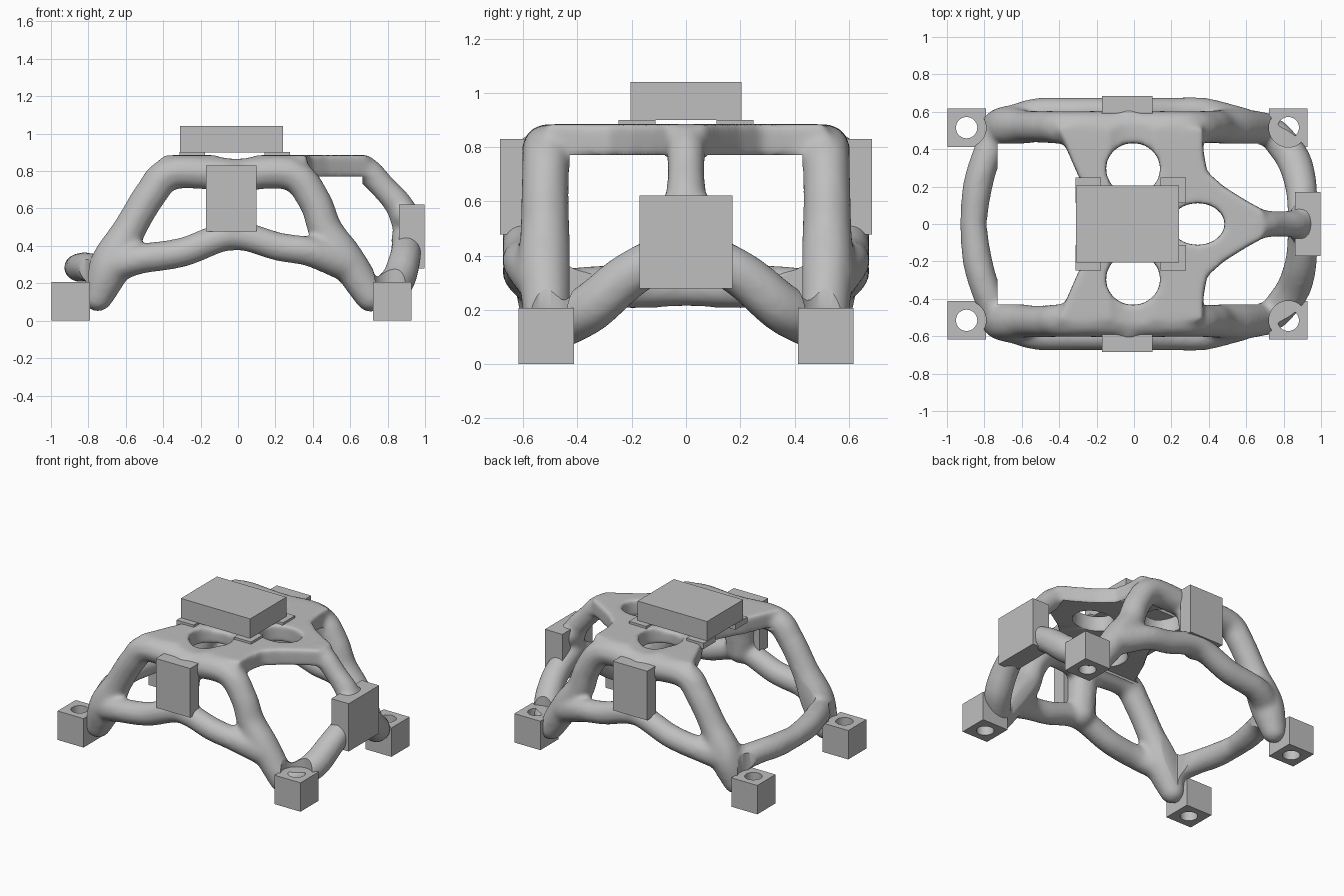
import bpy, bmesh
from mathutils import Vector, Matrix

old = bpy.data.objects.get("Cube")
if old:
    bpy.data.objects.remove(old)

grey = bpy.data.materials.new("plain_grey")
grey.use_nodes = True
grey.diffuse_color = (0.52, 0.52, 0.52, 1)
grey.node_tree.nodes["Principled BSDF"].inputs["Base Color"].default_value = (0.52, 0.52, 0.52, 1)


def add_object(name, bm):
    mesh = bpy.data.meshes.new(name)
    bmesh.ops.recalc_face_normals(bm, faces=bm.faces)
    bm.to_mesh(mesh)
    bm.free()
    mesh.materials.append(grey)
    obj = bpy.data.objects.new(name, mesh)
    bpy.context.collection.objects.link(obj)
    return obj


def box(name, low, high):
    low, high = Vector(low), Vector(high)
    bm = bmesh.new()
    place = Matrix.Translation((low + high) / 2) @ Matrix.Diagonal((high - low).to_4d())
    bmesh.ops.create_cube(bm, size=1, matrix=place)
    return add_object(name, bm)


def hole_cutter(name, holes):
    # Upright elliptical cylinders: centre, half sizes
    bm = bmesh.new()
    for centre, half in holes:
        place = Matrix.Translation(centre) @ Matrix.Diagonal((*half, 1))
        bmesh.ops.create_cone(bm, cap_ends=True, segments=40, radius1=1, radius2=1,
                              depth=2, matrix=place)
    obj = add_object(name, bm)
    obj.hide_render = True
    return obj


def cut(obj, cutter):
    mod = obj.modifiers.new("cut", "BOOLEAN")
    mod.operation = "DIFFERENCE"
    mod.solver = "EXACT"
    mod.object = cutter


def remesh(obj, size):
    mod = obj.modifiers.new("blend", "REMESH")
    mod.mode = "VOXEL"
    mod.voxel_size = size


def bake(obj, *cutters):
    # Apply the modifiers, drop the cutters, smooth the round surfaces
    graph = bpy.context.evaluated_depsgraph_get()
    graph.update()
    mesh = bpy.data.meshes.new_from_object(obj.evaluated_get(graph))
    obj.modifiers.clear()
    obj.data = mesh
    for cutter in cutters:
        bpy.data.objects.remove(cutter)
    bpy.ops.object.select_all(action="DESELECT")
    obj.select_set(True)
    bpy.context.view_layer.objects.active = obj
    bpy.ops.object.shade_smooth_by_angle(angle=0.7)


def tube(bm, path, side=1):
    # Chain of balls along a smooth path of (x, y, z, radius)
    pts = [Vector((x, y * side, z, r)) for x, y, z, r in path]
    pts = [pts[0] * 2 - pts[1]] + pts + [pts[-1] * 2 - pts[-2]]
    for a, b, c, d in zip(pts, pts[1:], pts[2:], pts[3:]):
        steps = max(2, int((c - b).length / 0.018))
        for i in range(steps + 1):
            t = i / steps
            p = (b * 2 + (c - a) * t + (a * 2 - b * 5 + c * 4 - d) * t ** 2
                 + (b * 3 - a - c * 3 + d) * t ** 3) / 2
            bmesh.ops.create_icosphere(bm, subdivisions=2, radius=p.w,
                                       matrix=Matrix.Translation(p.xyz))


# Struts that exist on both sides
arch = [(-.75, .51, .13, .085), (-.68, .52, .3, .115), (-.585, .52, .48, .092),
        (-.465, .52, .68, .09), (-.35, .515, .79, .092), (-.03, .52, .78, .09),
        (.28, .515, .785, .092), (.41, .52, .64, .09), (.47, .52, .48, .095),
        (.57, .52, .34, .1), (.71, .51, .13, .088)]
bow = [(-.68, .525, .29, .1), (-.53, .59, .33, .085), (-.3, .597, .365, .082),
       (-.03, .6, .455, .08), (.22, .6, .395, .08), (.38, .595, .37, .082),
       (.57, .53, .31, .1)]
web = [(-.03, .58, .47, .1), (-.03, .57, .62, .105), (-.03, .55, .75, .105)]
end_strut = [(.9, .0, .44, .085), (.9, .1, .39, .085), (.89, .22, .32, .09),
             (.85, .35, .21, .095), (.76, .47, .14, .09)]
rail_half = [(-.86, 0, .285, .074), (-.84, .18, .285, .082), (-.8, .33, .285, .082),
             (-.73, .49, .26, .09)]
# Middle strut down to the end block, with a spread landing
end_beam = [(.58, 0, .825, .06), (.68, 0, .81, .075), (.78, 0, .71, .072),
            (.86, 0, .62, .078), (.9, 0, .53, .085)]
landing = [(.905, -.05, .555, .075), (.905, .05, .555, .075)]

bm = bmesh.new()
for side in (1, -1):
    for path in (arch, bow, web, end_strut, rail_half):
        tube(bm, path, side)
tube(bm, end_beam)
tube(bm, landing)

# Flat top web joining both arches and the middle strut
half = [(-.41, .52), (-.36, .4), (-.29, .24), (-.22, .12), (-.185, .04)]
half_end = [(.7, .07), (.6, .125), (.48, .2), (.39, .28), (.37, .4), (.37, .52)]
outline = half + [(x, -y) for x, y in reversed(half)]
outline += [(x, -y) for x, y in reversed(half_end)] + half_end
face = bm.faces.new([bm.verts.new((x, y, .765)) for x, y in outline])
ext = bmesh.ops.extrude_face_region(bm, geom=[face], use_keep_orig=True)
bmesh.ops.translate(bm, vec=(0, 0, .12),
                    verts=[v for v in ext["geom"] if isinstance(v, bmesh.types.BMVert)])
frame = add_object("organic_frame", bm)

# Openings in the top web, and a shallow saddle across it
web_holes = hole_cutter("web_holes", [((-.005, .295, 1.6), (.145, .138, 1)),
                                      ((-.005, -.295, 1.6), (.145, .138, 1)),
                                      ((.34, 0, 1.6), (.145, .112, 1))])
bm = bmesh.new()
bmesh.ops.create_uvsphere(bm, u_segments=32, v_segments=16, radius=1,
                          matrix=Matrix.Translation((-.01, 0, .91)) @ Matrix.Diagonal((.15, 1.2, .05, 1)))
saddle = add_object("saddle", bm)
saddle.hide_render = True

# Inner clearance and bolt access above the feet
feet = [(x, y) for x in (-.895, .825) for y in (-.515, .515)]
clearance = box("clearance", (-.73, -.43, -.2), (.665, .43, .772))
clearance.hide_render = True
access = hole_cutter("bolt_access", [((x, y, .457), (.104, .104, .25)) for x, y in feet])

remesh(frame, .016)
cut(frame, web_holes)
cut(frame, saddle)
remesh(frame, .014)
smooth = frame.modifiers.new("soften", "SMOOTH")
smooth.factor = .5
smooth.iterations = 10
cut(frame, clearance)
cut(frame, access)
bake(frame, web_holes, saddle, clearance, access)

# Mounting feet with bolt holes
for x, y in feet:
    name = ("back" if y > 0 else "front") + ("_left" if x > 0 else "_right") + "_foot"
    foot = box(name, (x - .103, y - .103, 0), (x + .103, y + .103, .207))
    bolt = hole_cutter("bolt_hole", [((x, y, .1), (.057, .057, 1))])
    cut(foot, bolt)
    bake(foot, bolt)

# Load blocks
box("top_plate", (-.31, -.205, .9), (.24, .205, 1.04))
box("front_block", (-.172, -.685, .478), (.1, -.585, .83))
box("back_block", (-.172, .585, .478), (.1, .685, .83))
box("end_block", (.86, -.172, .28), (.998, .172, .622))

# Thin pads between the top web and the plate
for x in (-.245, .21):
    for y in (-.18, .18):
        box("plate_pad", (x - .068, y - .068, .86), (x + .068, y + .068, .901))
